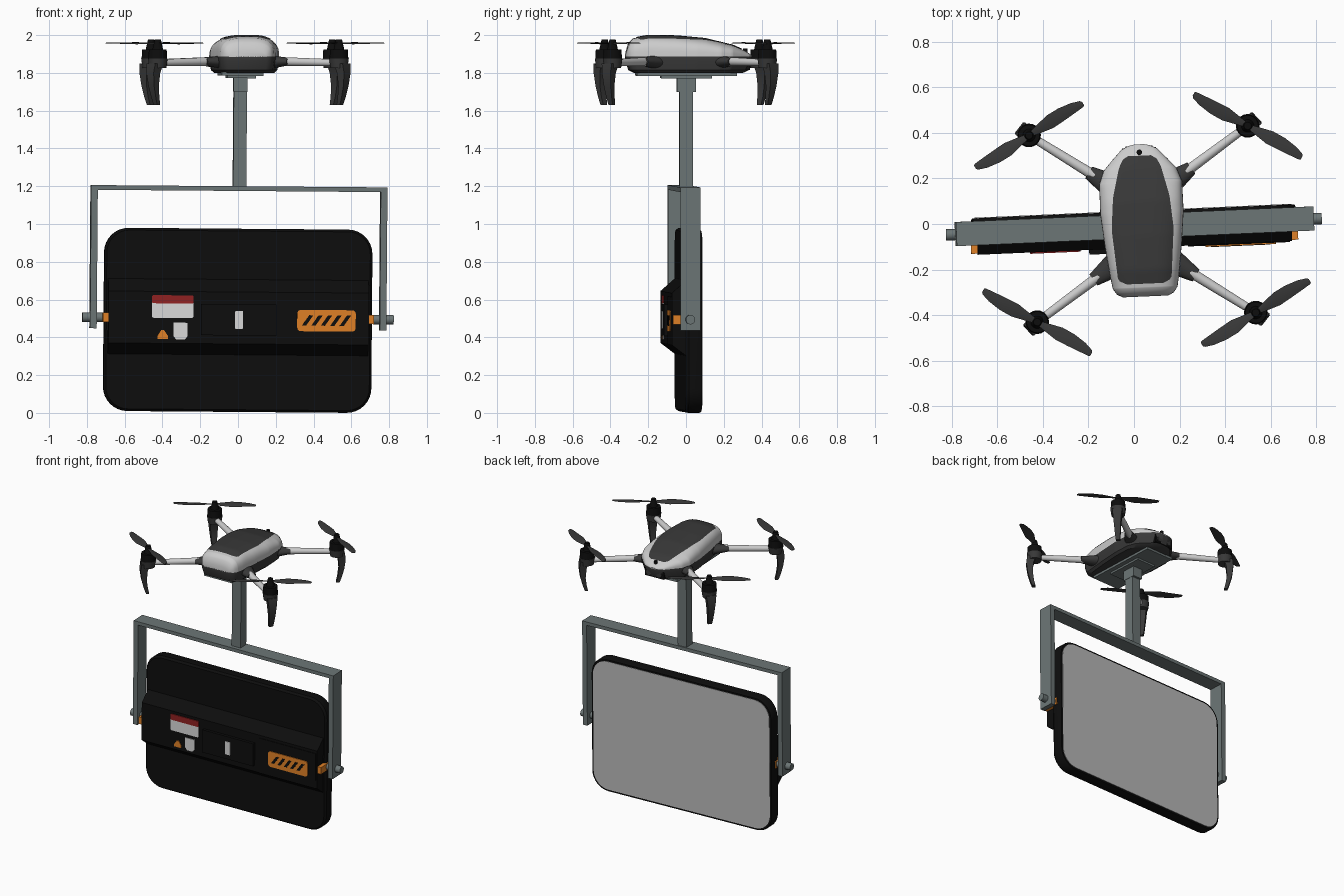
import bpy, bmesh, math
from mathutils import Matrix, Vector

cube = bpy.data.objects.get("Cube")
if cube:
    bpy.data.objects.remove(cube)


def material(name, r, g, b):
    m = bpy.data.materials.new(name)
    m.use_nodes = True
    m.diffuse_color = (r, g, b, 1)
    m.node_tree.nodes["Principled BSDF"].inputs["Base Color"].default_value = (r, g, b, 1)
    return m


BLACK = material("black", 0.004, 0.004, 0.004)
CHARCOAL = material("charcoal", 0.04, 0.04, 0.04)
STEEL = material("steel_grey", 0.15, 0.18, 0.18)
SHELL = material("light_shell", 0.6, 0.6, 0.6)
SCREEN = material("screen_grey", 0.5, 0.5, 0.5)
WHITE = material("white", 0.7, 0.7, 0.7)
RED = material("red", 0.28, 0.015, 0.015)
ORANGE = material("orange", 0.75, 0.22, 0.02)

YAW = Matrix.Rotation(math.radians(2.5), 4, "Z")
RIG = Matrix.Translation((-0.005, 0, 0)) @ Matrix.Rotation(0.008, 4, "Y") @ YAW
DRONE = Matrix.Translation((0.037, 0, 0)) @ YAW


def finish(name, bm, mat, place, smooth=True):
    bmesh.ops.recalc_face_normals(bm, faces=bm.faces)
    me = bpy.data.meshes.new(name)
    bm.to_mesh(me)
    bm.free()
    me.transform(place)
    me.materials.append(mat)
    ob = bpy.data.objects.new(name, me)
    bpy.context.collection.objects.link(ob)
    if smooth:
        bpy.ops.object.select_all(action="DESELECT")
        ob.select_set(True)
        bpy.context.view_layer.objects.active = ob
        bpy.ops.object.shade_smooth_by_angle(angle=math.radians(35))
    return ob


def loft(name, rings, mat, place, closed=True, caps=True, smooth=True):
    bm = bmesh.new()
    vs = [[bm.verts.new(p) for p in ring] for ring in rings]
    n = len(vs[0])
    for a, b in zip(vs, vs[1:]):
        for i in range(n if closed else n - 1):
            j = (i + 1) % n
            bm.faces.new((a[i], a[j], b[j], b[i]))
    if caps:
        bm.faces.new(vs[0])
        bm.faces.new(vs[-1])
    return finish(name, bm, mat, place, smooth)


def box(name, x0, x1, y0, y1, z0, z1, mat, place=RIG):
    ring = lambda z: [(x0, y0, z), (x1, y0, z), (x1, y1, z), (x0, y1, z)]
    return loft(name, [ring(z0), ring(z1)], mat, place, smooth=False)


def plate(name, pts, y0, y1, mat):
    """Outline in x and z, given thickness along y."""
    return loft(name, [[(x, y, z) for x, z in pts] for y in (y0, y1)], mat, RIG)


def rod(name, p, q, r1, r2, mat, place, flat=1.0, sides=20):
    p, q = Vector(p), Vector(q)
    turn = (q - p).to_track_quat("Z", "Y")
    rings = []
    for c, r in ((p, r1), (q, r2)):
        ring = []
        for i in range(sides):
            a = math.tau * i / sides
            v = turn @ Vector((r * math.cos(a), r * math.sin(a), 0))
            v.z *= flat
            ring.append(c + v)
        rings.append(ring)
    return loft(name, rings, mat, place)


def rounded(x0, x1, z0, z1, r, steps=8):
    pts = []
    for k, (cx, cz) in enumerate(((x1 - r, z1 - r), (x0 + r, z1 - r), (x0 + r, z0 + r), (x1 - r, z0 + r))):
        for i in range(steps + 1):
            a = (k + i / steps) * math.pi / 2
            pts.append((cx + r * math.cos(a), cz + r * math.sin(a)))
    return pts


def interp(table, t):
    for (a, u), (b, v) in zip(table, table[1:]):
        if t <= b:
            return u + (v - u) * max(0, (t - a) / (b - a))
    return table[-1][1]


# Display panel: bevelled casing with a pale screen on the back
casing = []
for y, d in ((-0.03, 0.012), (-0.015, 0), (0.045, 0), (0.055, 0.005)):
    casing.append([(x, y, z) for x, z in rounded(-0.71 + d, 0.71 - d, 0.005 + d, 0.975 - d, 0.13 - d)])
loft("panel_casing", casing, BLACK, RIG)
plate("panel_screen", rounded(-0.693, 0.693, 0.022, 0.958, 0.115), 0.054, 0.058, SCREEN)

# Equipment housing across the front of the panel
profile = [(-0.02, 0.30), (-0.105, 0.365), (-0.105, 0.64), (-0.02, 0.715)]
loft("front_housing", [[(x, y, z) for y, z in profile] for x in (-0.69, 0.69)], BLACK, RIG, smooth=False)
box("centre_cover", -0.2, 0.2, -0.126, -0.1, 0.41, 0.575, BLACK)
box("right_cover", 0.235, 0.68, -0.109, -0.1, 0.365, 0.62, BLACK)

# Front markings
plate("white_label", rounded(-0.46, -0.24, 0.5, 0.585, 0.01), -0.11, -0.104, WHITE)
plate("red_label", rounded(-0.46, -0.24, 0.577, 0.62, 0.008), -0.111, -0.104, RED)
plate("warning_mark", [(-0.43, 0.388), (-0.375, 0.388), (-0.375, 0.405), (-0.395, 0.435),
                       (-0.41, 0.435), (-0.43, 0.405)], -0.11, -0.104, ORANGE)
plate("small_tag", [(-0.33, 0.385), (-0.285, 0.385), (-0.27, 0.405), (-0.27, 0.475),
                    (-0.345, 0.475), (-0.345, 0.405)], -0.11, -0.104, WHITE)
plate("centre_mark", rounded(-0.02, 0.022, 0.445, 0.54, 0.004), -0.13, -0.125, WHITE)
plate("vent_plate", rounded(0.31, 0.62, 0.435, 0.548, 0.02), -0.114, -0.107, ORANGE)
for i in range(5):
    x = 0.365 + 0.05 * i
    plate("vent_slot", [(x - 0.03, 0.465), (x - 0.008, 0.465), (x + 0.03, 0.52), (x + 0.008, 0.52)],
          -0.116, -0.113, BLACK)

# Hanging frame with pivots
box("frame_top_bar", -0.785, 0.785, -0.063, 0.043, 1.175, 1.2, STEEL)
for s in (-1, 1):
    xs = lambda a, b: sorted((s * a, s * b))
    box("frame_side_arm", *xs(0.75, 0.785), -0.063, 0.043, 0.442, 1.2, STEEL)
    rod("pivot_pin", (s * 0.70, -0.012, 0.5), (s * 0.825, -0.012, 0.5), 0.025, 0.025, STEEL, RIG)
    box("pivot_block", *xs(0.68, 0.718), -0.1, 0.02, 0.475, 0.525, ORANGE)

# Hanging pole and mounting plates
box("pole", -0.032, 0.038, -0.035, 0.035, 1.19, 1.78, STEEL)
box("pole_collar", -0.034, 0.04, -0.05, 0.05, 1.7, 1.78, STEEL)
box("small_mount_plate", -0.07, 0.08, -0.135, 0.135, 1.772, 1.787, STEEL)
box("large_mount_plate", -0.107, 0.113, -0.265, 0.265, 1.785, 1.803, STEEL)

# Drone body: half width and top height along its length
WIDTH = [(-0.318, 0.1), (-0.305, 0.125), (-0.28, 0.142), (-0.23, 0.151), (-0.1, 0.168), (0.05, 0.183),
         (0.18, 0.182), (0.24, 0.16), (0.285, 0.12), (0.33, 0.077), (0.345, 0.045), (0.35, 0.02)]
TOP = [(-0.318, 0.03), (-0.305, 0.075), (-0.28, 0.1), (-0.2, 0.115), (-0.05, 0.112), (0.1, 0.098),
       (0.25, 0.062), (0.32, 0.03), (0.35, 0.008)]
BASE = 1.883
POWER = 3.2


def dome_z(x, y):
    u = min(1, abs(x) / interp(WIDTH, y))
    return BASE + interp(TOP, y) * (1 - u ** POWER) ** (1 / POWER)


ys = sorted({y for y, _ in WIDTH} | {-0.318 + 0.668 * i / 32 for i in range(33)})
shell = []
for y in ys:
    ring = []
    for i in range(25):
        a = math.pi * i / 24
        c = math.copysign(abs(math.cos(a)) ** (2 / POWER), math.cos(a))
        ring.append((c * interp(WIDTH, y), y, BASE + interp(TOP, y) * max(0, math.sin(a)) ** (2 / POWER)))
    shell.append(ring)
loft("body_shell", shell, SHELL, DRONE)

# Dark inlay following the top of the shell
INLAY = [(-0.262, 0.08), (-0.255, 0.105), (-0.235, 0.118), (-0.02, 0.136), (0.12, 0.124),
         (0.25, 0.092), (0.285, 0.075), (0.3, 0.05)]
inlay = []
for k in range(41):
    y = -0.262 + 0.562 * k / 40
    w = interp(INLAY, y)
    inlay.append([(w * u / 8, y, dome_z(w * u / 8, y) + 0.004) for u in range(-8, 9)])
loft("top_inlay", inlay, CHARCOAL, DRONE, closed=False, caps=False)
rod("top_button", (0, 0.315, 1.9), (0, 0.315, 1.928), 0.012, 0.012, BLACK, DRONE)

# Lower hull with nose sensors
outline = [(interp(WIDTH, y), y) for y in ys] + [(-interp(WIDTH, y), y) for y in reversed(ys)]
hull = [[(x * s, y * s, z) for x, y in outline]
        for z, s in ((1.8, 0.86), (1.815, 0.95), (1.865, 1.0), (1.887, 1.0))]
loft("lower_hull", hull, CHARCOAL, DRONE)
box("nose_panel", -0.075, 0.075, 0.26, 0.335, 1.815, 1.872, BLACK, DRONE)
for x in (-0.04, 0.04):
    rod("nose_sensor", (x, 0.32, 1.845), (x, 0.342, 1.845), 0.02, 0.02, CHARCOAL, DRONE)

# Rotor arms, motors, legs and propellers
BLADE = [(0.015, 0.012, -0.012), (0.05, 0.02, -0.018), (0.11, 0.034, -0.028), (0.17, 0.034, -0.025),
         (0.23, 0.025, -0.021), (0.268, 0.012, -0.018), (0.275, 0.004, -0.014)]
for sx in (-1, 1):
    for sy in (-1, 1):
        mx, my = sx * 0.48, sy * 0.41
        root = (sx * 0.2, sy * 0.22, 1.86)
        rod("arm_root", (sx * 0.11, sy * 0.16, 1.857), (sx * 0.225, sy * 0.236, 1.86), 0.06, 0.03, CHARCOAL, DRONE, 0.65)
        rod("rotor_arm", root, (mx, my, 1.853), 0.023, 0.018, SHELL, DRONE)
        rod("motor_base", (mx, my, 1.825), (mx, my, 1.875), 0.045, 0.052, CHARCOAL, DRONE)
        rod("motor", (mx, my, 1.872), (mx, my, 1.925), 0.05, 0.047, BLACK, DRONE)
        rod("propeller_hub", (mx, my, 1.925), (mx, my, 1.978), 0.028, 0.016, BLACK, DRONE)

        # Tapered, slightly curved landing leg
        out = Vector((sx, sy * 0.85, 0)).normalized()
        side = Vector((-out.y, out.x, 0))
        leg = []
        for z, off, w, t in ((1.85, 0.02, 0.034, 0.03), (1.8, 0.032, 0.028, 0.024), (1.73, 0.03, 0.022, 0.017),
                             (1.67, 0.018, 0.018, 0.013), (1.63, 0.006, 0.014, 0.011)):
            c = Vector((mx, my, z)) + out * off
            leg.append([c + out * a * t + side * b * w for a, b in ((1, 1), (-1, 1), (-1, -1), (1, -1))])
        loft("landing_leg", leg, CHARCOAL, DRONE)

        # Two twisted blades, mirrored on opposite corners
        hand = -sx * sy
        for turn in (0, math.pi):
            spin = Matrix.Translation((mx, my, 1.957)) @ Matrix.Rotation(math.radians(30.5 * hand - 2.5 * 0.6) + turn, 4, "Z")
            rings = []
            for r, a, b in BLADE:
                lift = 0.25 * (1 - r / 0.32) * hand
                rings.append([spin @ Vector((r, v, v * lift + h)) for v, h in
                              ((a, 0), ((a + b) / 2, 0.004), (b, 0), ((a + b) / 2, -0.002))])
            loft("propeller_blade", rings, CHARCOAL, DRONE)
